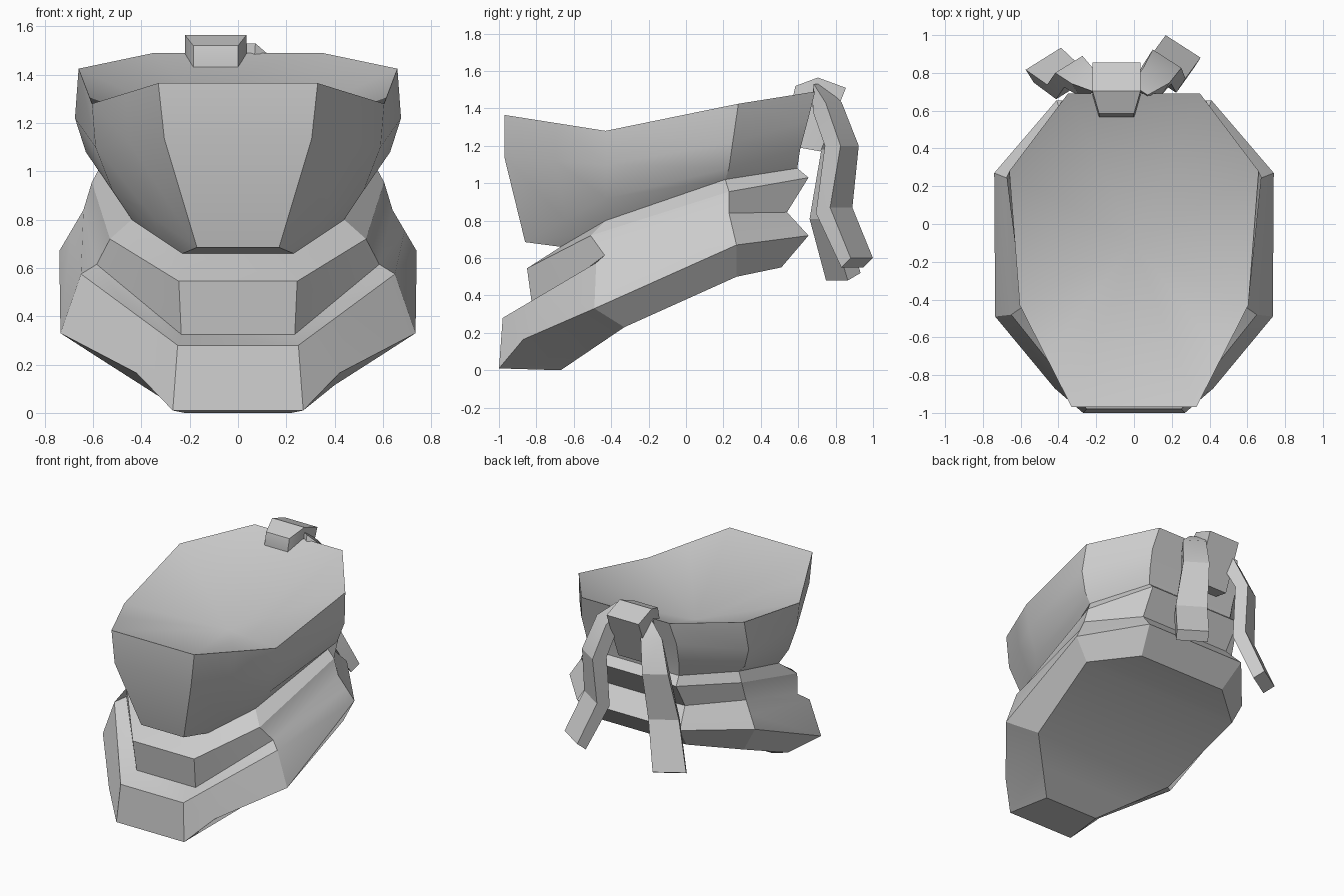
import bpy, bmesh
from mathutils import Vector

cube = bpy.data.objects.get("Cube")
if cube:
    bpy.data.objects.remove(cube, do_unlink=True)

GREY = (0.6, 0.6, 0.6, 1)
grey = bpy.data.materials.new("plain grey")
grey.use_nodes = True
grey.diffuse_color = GREY
grey.node_tree.nodes["Principled BSDF"].inputs["Base Color"].default_value = GREY


def strip_cap(bm, ring):
    """Close a section with strips of quads."""
    n = len(ring)
    for i in range(n // 2 - 1):
        bm.faces.new((ring[i], ring[i + 1], ring[n - 2 - i], ring[n - 1 - i]))


def loft(name, sections, dish=None):
    """Skin closed sections; the first may be closed by a fan to a dished centre."""
    bm = bmesh.new()
    rings = [[bm.verts.new(p) for p in s] for s in sections]
    n = len(rings[0])
    for a, b in zip(rings, rings[1:]):
        for i in range(n):
            j = (i + 1) % n
            bm.faces.new((a[i], a[j], b[j], b[i]))
    if dish:
        hub = bm.verts.new(dish)
        for i in range(n):
            bm.faces.new((rings[0][i], rings[0][(i + 1) % n], hub))
    else:
        strip_cap(bm, rings[0])
    strip_cap(bm, rings[-1])
    bmesh.ops.recalc_face_normals(bm, faces=bm.faces)
    mesh = bpy.data.meshes.new(name)
    bm.to_mesh(mesh)
    bm.free()
    mesh.materials.append(grey)
    obj = bpy.data.objects.new(name, mesh)
    bpy.context.collection.objects.link(obj)
    bpy.ops.object.select_all(action="DESELECT")
    obj.select_set(True)
    bpy.context.view_layer.objects.active = obj
    bpy.ops.object.shade_smooth_by_angle(angle=0.45)
    return obj


def ring(front, side_front, side_back, back, chamfer=None):
    """Mirrored outline, with an extra corner between front and side."""
    f, sf, sb, b = map(Vector, (front, side_front, side_back, back))
    mid = Vector(chamfer) if chamfer else (f + sf) / 2
    half = [f, mid, sf, sb, b]
    return half + [Vector((-p.x, p.y, p.z)) for p in reversed(half)]


# Stepped body: tall upper tier with a dished top, middle step, flared lower tier
loft("wrapped_body", [
    ring((.33, -.97, 1.365), (.605, -.43, 1.28), (.66, .28, 1.425), (.35, .69, 1.49)),
    ring((.305, -.97, 1.135), (.59, -.42, 1.10), (.675, .25, 1.22), (.38, .65, 1.33)),
    ring((.17, -.86, .685), (.52, -.43, .92), (.63, .23, 1.08), (.37, .61, 1.18)),
    ring((.23, -.67, .66), (.44, -.43, .80), (.57, .21, 1.02), (.36, .595, 1.08)),
    ring((.245, -.85, .545), (.53, -.51, .72), (.605, .23, .955), (.38, .655, 1.03)),
    ring((.235, -.82, .325), (.585, -.435, .615), (.64, .23, .84), (.37, .54, .845)),
    ring((.25, -.98, .28), (.65, -.48, .575), (.69, .25, .755), (.39, .60, .78)),
    ring((.27, -1, .01), (.735, -.49, .33), (.74, .27, .67), (.41, .655, .72),
         (.42, -.87, .165)),
    ring((.22, -.67, 0), (.58, -.33, .23), (.65, .27, .50), (.36, .51, .55)),
], dish=(0, -.1, 1.12))


# Knot: bent block over the back edge, deep behind and narrow in front
def bar(x0, x1, top, bottom):
    return [(x0, *top), (x1, *top), (x1, *bottom), (x0, *bottom)]


loft("knot", [
    bar(-.185, 0, (.585, 1.52), (.565, 1.43)),
    bar(-.22, .035, (.705, 1.565), (.61, 1.19)),
    bar(-.22, .035, (.855, 1.51), (.72, 1.17)),
])


# Hanging tails: (outer centre, half width, inward thickness, downward thickness)
def tail(name, out, stations):
    out = Vector(out).normalized()
    across = Vector((-out.y, out.x, 0))
    sections = []
    for centre, half_width, inward, down in stations:
        c = Vector(centre)
        w = across * half_width
        d = c - out * inward - Vector((0, 0, down))
        sections.append([c + w, c - w, d - w, d + w])
    return loft(name, sections)


tail("left_tail", (.54, .84, 0), [
    ((.03, .71, 1.53), .05, .01, .08), ((.12, .79, 1.43), .08, .08, .05),
    ((.175, .875, 1.20), .09, .10, 0), ((.18, .83, .87), .11, .09, .03),
    ((.26, .94, .60), .11, .06, .05),
])
tail("right_tail", (-.53, .85, 0), [
    ((-.18, .73, 1.48), .05, .01, .08), ((-.27, .78, 1.39), .07, .08, .05),
    ((-.345, .845, 1.18), .085, .09, 0), ((-.375, .79, .84), .10, .09, .03),
    ((-.48, .875, .52), .11, .08, .04),
])
